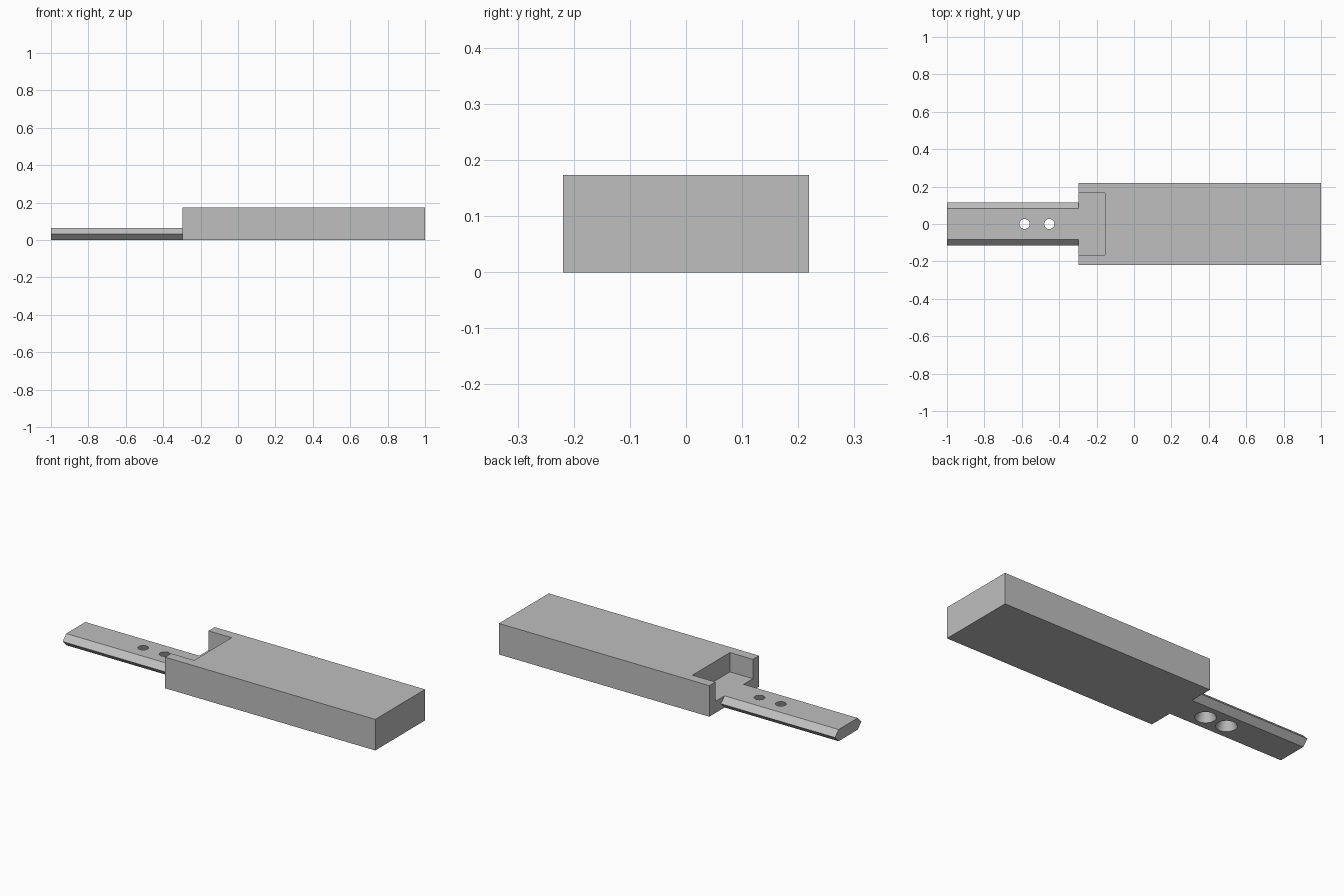
import bpy, bmesh

cube = bpy.data.objects.get("Cube")
if cube:
    bpy.data.objects.remove(cube, do_unlink=True)

BODY_X, RAIL_TOP, HEIGHT = -0.297, 0.065, 0.173

grey = bpy.data.materials.new("plain grey")
grey.use_nodes = True
colour = (0.52, 0.52, 0.52, 1)
grey.diffuse_color = colour
grey.node_tree.nodes["Principled BSDF"].inputs["Base Color"].default_value = colour


def prism(name, outline, x0, x1):
    """Extrude a closed (y, z) outline along x."""
    bm = bmesh.new()
    face = bm.faces.new([bm.verts.new((x0, y, z)) for y, z in outline])
    new = bmesh.ops.extrude_face_region(bm, geom=[face])["geom"]
    bmesh.ops.translate(bm, vec=(x1 - x0, 0, 0),
                        verts=[v for v in new if isinstance(v, bmesh.types.BMVert)])
    bmesh.ops.recalc_face_normals(bm, faces=bm.faces)
    mesh = bpy.data.meshes.new(name)
    bm.to_mesh(mesh)
    bm.free()
    mesh.materials.append(grey)
    obj = bpy.data.objects.new(name, mesh)
    bpy.context.collection.objects.link(obj)
    return obj


def box(name, half_y, z0, z1, x0, x1):
    return prism(name, [(-half_y, z0), (half_y, z0), (half_y, z1), (-half_y, z1)], x0, x1)


def combine(target, tool, operation):
    """Apply a boolean and remove the tool."""
    mod = target.modifiers.new(operation.lower(), 'BOOLEAN')
    mod.operation, mod.object, mod.solver = operation, tool, 'EXACT'
    bpy.context.view_layer.objects.active = target
    bpy.ops.object.modifier_apply(modifier=mod.name)
    bpy.data.objects.remove(tool, do_unlink=True)


# Block with an open pocket at its narrow end
body = box("body_block", 0.219, 0, HEIGHT, BODY_X, 1)
combine(body, box("pocket_cutter", 0.165, RAIL_TOP, 0.3, -0.4, -0.155), 'DIFFERENCE')

# Hexagonal rail, level with the pocket floor
half = [(0.084, 0), (0.116, RAIL_TOP / 2), (0.084, RAIL_TOP)]
rail = prism("mounting_rail", half + [(-y, z) for y, z in reversed(half)], -1, BODY_X)

# Countersunk screw holes, wide at the bottom
TOP_R, BOTTOM_R, EXTRA = 0.027, 0.053, 0.01
slope = (BOTTOM_R - TOP_R) / RAIL_TOP
for x in (-0.585, -0.453):
    bpy.ops.mesh.primitive_cone_add(
        vertices=32, radius1=BOTTOM_R + slope * EXTRA, radius2=TOP_R - slope * EXTRA,
        depth=RAIL_TOP + 2 * EXTRA, location=(x, 0, RAIL_TOP / 2))
    cutter = bpy.context.object
    cutter.data.materials.append(grey)
    combine(rail, cutter, 'DIFFERENCE')

# Join into one continuous solid
combine(body, rail, 'UNION')
body.name = "block_with_rail"
bpy.ops.object.select_all(action='DESELECT')
body.select_set(True)
bpy.context.view_layer.objects.active = body
bpy.ops.object.shade_smooth_by_angle(angle=0.5)
